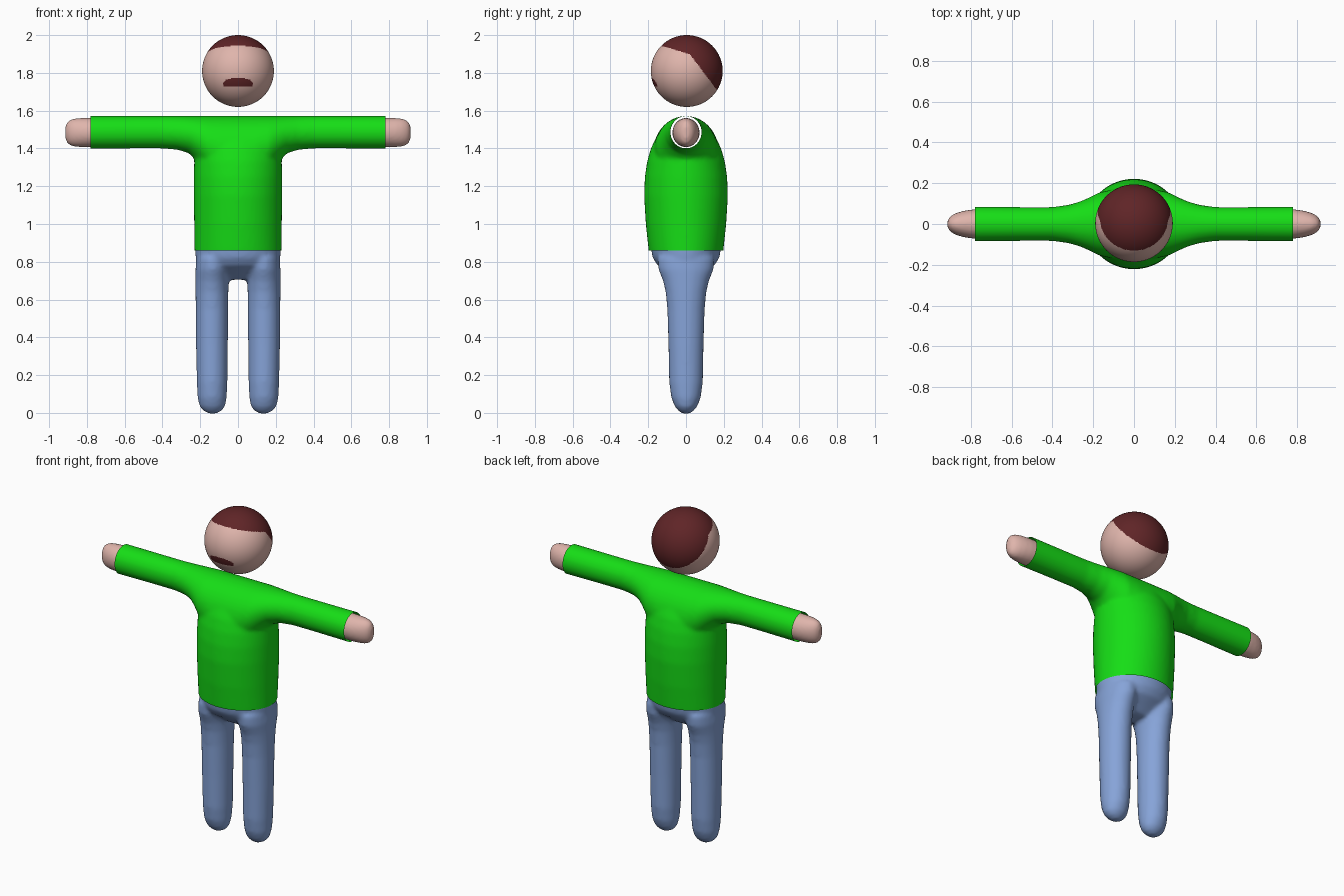
import bpy, bmesh, math
from mathutils import Vector

if "Cube" in bpy.data.objects:
    bpy.data.objects.remove(bpy.data.objects["Cube"])


def material(name, colour):
    m = bpy.data.materials.new(name)
    m.diffuse_color = (*colour, 1)
    m.use_nodes = True
    m.node_tree.nodes["Principled BSDF"].inputs["Base Color"].default_value = m.diffuse_color
    return m


SKIN = material("skin", (0.74, 0.46, 0.41))
HAIR = material("dark brown hair", (0.115, 0.018, 0.02))
GREEN = material("green cloth", (0.008, 0.73, 0.008))
BLUE = material("blue denim", (0.24, 0.37, 0.69))


def loft(bm, sections, side=0, n=48):
    """Closed tube through ellipses (position, x centre or z centre, radius, radius).
    side 0 runs along z, side -1 or 1 runs along x."""
    rings = []
    for p, c, ra, rb in sections:
        ring = []
        for i in range(n):
            a = 2 * math.pi * i / n
            u, v = ra * math.cos(a), rb * math.sin(a)
            ring.append(bm.verts.new((side * p, u, c + v) if side else (c + u, v, p)))
        rings.append(ring)
    faces = [bm.faces.new((r[i], r[(i + 1) % n], q[(i + 1) % n], q[i]))
             for r, q in zip(rings, rings[1:]) for i in range(n)]
    faces += [bm.faces.new(rings[0]), bm.faces.new(rings[-1])]
    bmesh.ops.recalc_face_normals(bm, faces=faces)


def finish(bm, name, mats):
    me = bpy.data.meshes.new(name)
    bm.to_mesh(me)
    bm.free()
    for m in mats:
        me.materials.append(m)
    for p in me.polygons:
        p.use_smooth = True
    ob = bpy.data.objects.new(name, me)
    bpy.context.collection.objects.link(ob)
    return ob


def blend(bm, name, mat, cuts, voxel=0.011, repeat=8):
    """Melt overlapping tubes into one soft skin, then trim its open ends."""
    ob = finish(bm, name, [mat])
    r = ob.modifiers.new("melt", 'REMESH')
    r.mode, r.voxel_size = 'VOXEL', voxel
    s = ob.modifiers.new("soften", 'SMOOTH')
    s.factor, s.iterations = 0.5, repeat
    dg = bpy.context.evaluated_depsgraph_get()
    out = bmesh.new()
    out.from_object(ob, dg)
    ob.modifiers.clear()
    for co, no in cuts:
        bmesh.ops.bisect_plane(out, geom=out.verts[:] + out.edges[:] + out.faces[:],
                               plane_co=co, plane_no=no, clear_outer=True)
    out.to_mesh(ob.data)
    out.free()
    for p in ob.data.polygons:
        p.use_smooth = True
        p.material_index = 0
    return ob


# Shirt: rounded torso with flared sleeves, open at hem and cuffs
bm = bmesh.new()
loft(bm, [(0.80, 0, 0.228, 0.188), (0.86, 0, 0.23, 0.198), (1.0, 0, 0.232, 0.213),
          (1.15, 0, 0.234, 0.222), (1.25, 0, 0.234, 0.218), (1.33, 0, 0.232, 0.206),
          (1.40, 0, 0.228, 0.186), (1.46, 0, 0.22, 0.157), (1.51, 0, 0.21, 0.12),
          (1.545, 0, 0.20, 0.077), (1.565, 0, 0.18, 0.035), (1.572, 0, 0.15, 0.01)])
for s in (-1, 1):
    # position, underside, depth: the top line stays level
    arm = [(0.0, 1.18, 0.175), (0.10, 1.2, 0.17), (0.17, 1.27, 0.155), (0.22, 1.335, 0.13),
           (0.26, 1.375, 0.112), (0.32, 1.393, 0.094), (0.40, 1.40, 0.083), (0.55, 1.40, 0.083),
           (0.85, 1.398, 0.086)]
    loft(bm, [(x, (1.572 + lo) / 2, d, (1.572 - lo) / 2) for x, lo, d in arm], s)
blend(bm, "shirt", GREEN, [((0, 0, 0.86), (0, 0, -1)), ((0.78, 0, 0), (1, 0, 0)),
                           ((-0.78, 0, 0), (-1, 0, 0))])

# Trousers: hips melted into two legs
bm = bmesh.new()
loft(bm, [(0.705, 0, 0.15, 0.05), (0.74, 0, 0.20, 0.095), (0.78, 0, 0.217, 0.15),
          (0.82, 0, 0.224, 0.176), (0.86, 0, 0.227, 0.184), (0.95, 0, 0.227, 0.188)])
for s in (-1, 1):
    leg = [(-0.004, 0.135, 0.02, 0.02), (0.012, 0.135, 0.05, 0.042), (0.035, 0.136, 0.068, 0.06),
           (0.08, 0.137, 0.077, 0.078), (0.16, 0.137, 0.081, 0.089), (0.35, 0.138, 0.084, 0.093),
           (0.55, 0.138, 0.086, 0.099), (0.64, 0.138, 0.087, 0.108), (0.70, 0.137, 0.088, 0.122),
           (0.76, 0.135, 0.09, 0.146), (0.82, 0.13, 0.09, 0.15)]
    loft(bm, [(z, s * c, a, b) for z, c, a, b in leg])
blend(bm, "trousers", BLUE, [((0, 0, 0.89), (0, 0, 1))])

# Hands: rounded mitten ends
for s, name in ((-1, "left_hand"), (1, "right_hand")):
    bm = bmesh.new()
    loft(bm, [(0.74, 1.484, 0.073, 0.077), (0.80, 1.484, 0.070, 0.077), (0.84, 1.484, 0.063, 0.076),
              (0.87, 1.484, 0.054, 0.073), (0.892, 1.484, 0.043, 0.065),
              (0.905, 1.484, 0.031, 0.052), (0.914, 1.484, 0.014, 0.03)], s)
    blend(bm, name, SKIN, [((s * 0.76, 0, 0), (-s, 0, 0))], 0.008, 4)

# Head: sphere with painted hair and mouth
bm = bmesh.new()
bmesh.ops.create_uvsphere(bm, u_segments=192, v_segments=128, radius=0.19)
bmesh.ops.translate(bm, verts=bm.verts, vec=Vector((0, 0.004, 1.81)))
for f in bm.faces:
    c = f.calc_center_median()
    # hairline falls gently to the ears, then steeply to the nape
    hairline = 1.905 - 0.30 * c.y if c.y < 0.02 else 1.90 - 1.33 * (c.y - 0.02)
    mouth = (c.y < 0 and abs(c.x) < 0.078
             and 1.727 < c.z < 1.772 - 0.025 * (c.x / 0.078) ** 4)
    f.material_index = int(c.z > hairline or mouth)
finish(bm, "head", [SKIN, HAIR])
